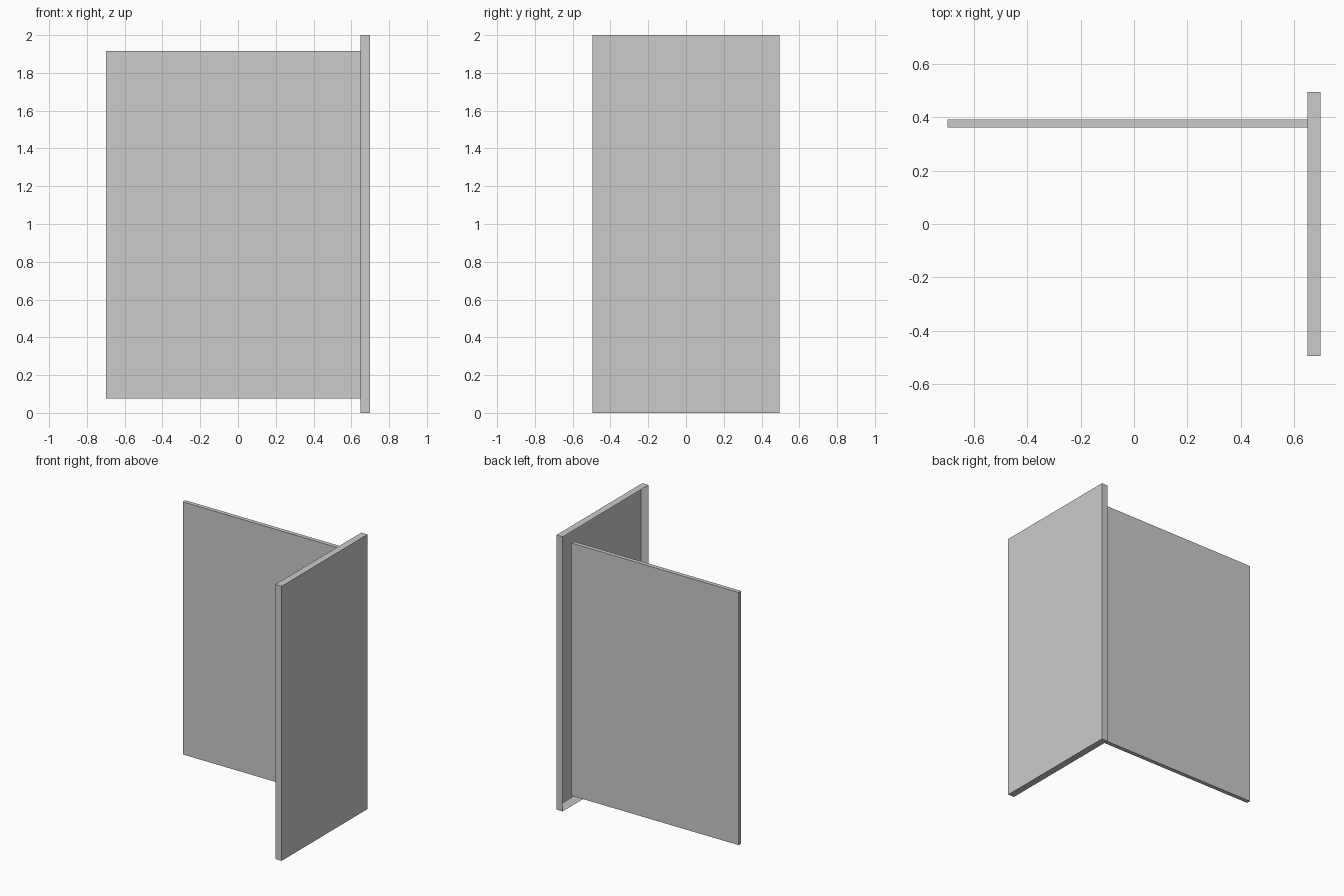
import bpy, bmesh

if "Cube" in bpy.data.objects:
    bpy.data.objects.remove(bpy.data.objects["Cube"])


def box(name, x, y, z):
    """Box from (min, max) ranges on each axis."""
    bm = bmesh.new()
    bmesh.ops.create_cube(bm, size=1)
    for v in bm.verts:
        v.co = [r[0] if c < 0 else r[1] for c, r in zip(v.co, (x, y, z))]
    mesh = bpy.data.meshes.new(name)
    bm.to_mesh(mesh)
    bm.free()
    obj = bpy.data.objects.new(name, mesh)
    bpy.context.collection.objects.link(obj)
    return obj


RIM, DEPTH = 0.03, 0.04

# Upright tray panel: solid outside, recessed inside the rim
tray = box("tray_panel", (0.648, 0.698), (-0.494, 0.494), (0, 2))
bm = bmesh.new()
bm.from_mesh(tray.data)
inner = min(bm.faces, key=lambda f: f.calc_center_median().x)
bmesh.ops.inset_region(bm, faces=[inner], thickness=RIM, use_even_offset=True)
for v in inner.verts:
    v.co.x += DEPTH
bmesh.ops.recalc_face_normals(bm, faces=bm.faces)
bm.to_mesh(tray.data)
bm.free()

# Thin wide panel standing at right angles to the tray
box("side_panel", (-0.698, 0.648), (0.361, 0.391), (0.075, 1.915))
